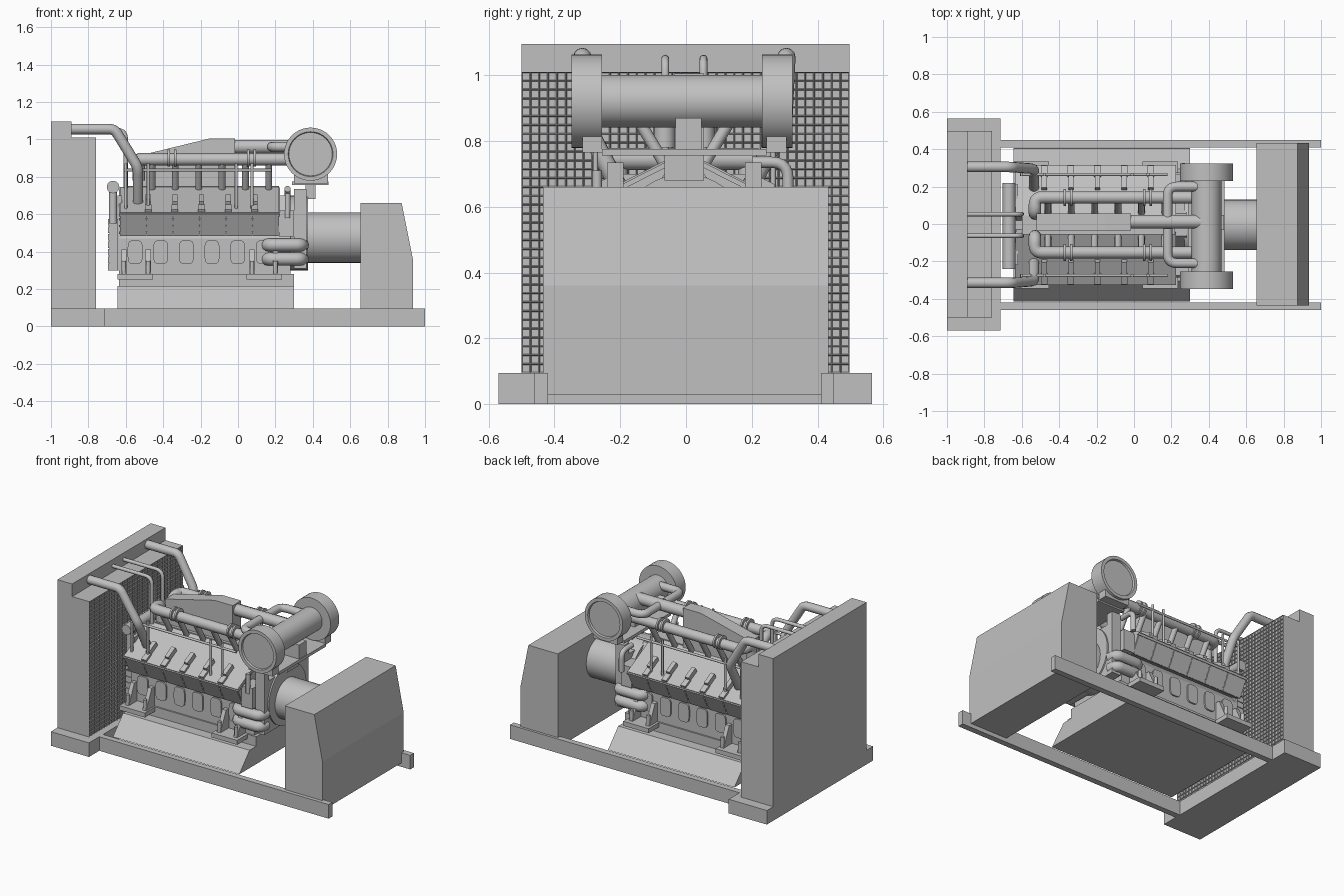
import bpy, bmesh, math
from mathutils import Vector

cube = bpy.data.objects.get("Cube")
if cube:
    bpy.data.objects.remove(cube, do_unlink=True)

grey = bpy.data.materials.new("machine grey")
grey.use_nodes = True
COLOUR = (0.53, 0.53, 0.53, 1)
grey.diffuse_color = COLOUR
grey.node_tree.nodes["Principled BSDF"].inputs["Base Color"].default_value = COLOUR
YC = -0.005            # the engine sits slightly off the centre line
SIDES = ((-1, "right"), (1, "left"))


def shade(ob):
    bpy.ops.object.select_all(action='DESELECT')
    ob.select_set(True)
    bpy.context.view_layer.objects.active = ob
    bpy.ops.object.shade_smooth_by_angle(angle=math.radians(40))


def finish(name, bm, smooth=False):
    bmesh.ops.recalc_face_normals(bm, faces=bm.faces)
    me = bpy.data.meshes.new(name)
    bm.to_mesh(me)
    bm.free()
    me.materials.append(grey)
    ob = bpy.data.objects.new(name, me)
    bpy.context.collection.objects.link(ob)
    if smooth:
        shade(ob)


def prism(name, pts, a, b, axis='x', smooth=False, recess=None):
    """Extrude a profile, (y, z) along x or (x, z) along y; recess = (rim, depth) of the far end."""
    bm = bmesh.new()
    put = (lambda p, t: (t, p[0], p[1])) if axis == 'x' else (lambda p, t: (p[0], t, p[1]))
    face = bm.faces.new([bm.verts.new(put(p, a)) for p in pts])
    out = bmesh.ops.extrude_face_region(bm, geom=[face])
    shift = Vector((b - a, 0, 0)) if axis == 'x' else Vector((0, b - a, 0))
    bmesh.ops.translate(bm, vec=shift, verts=[v for v in out["geom"] if isinstance(v, bmesh.types.BMVert)])
    if recess:
        end = [f for f in out["geom"] if isinstance(f, bmesh.types.BMFace)]
        bmesh.ops.recalc_face_normals(bm, faces=bm.faces)
        bmesh.ops.inset_region(bm, faces=end, thickness=recess[0])
        bmesh.ops.inset_region(bm, faces=end, thickness=0.004, depth=-recess[1])
    finish(name, bm, smooth)


def box(name, x0, x1, y0, y1, z0, z1):
    prism(name, [(y0, z0), (y1, z0), (y1, z1), (y0, z1)], x0, x1)


def circle(cx, cz, r, n=40):
    return [(cx + r * math.cos(math.tau * i / n), cz + r * math.sin(math.tau * i / n)) for i in range(n)]


def tube(name, pts, r, bend=0.05):
    """Round pipe through corner points, with rounded bends."""
    pts = [Vector(p) for p in pts]
    path = [pts[0]]
    for a, p, b in zip(pts, pts[1:], pts[2:]):
        d = min(bend, (a - p).length * 0.45, (b - p).length * 0.45)
        s, e = p + (a - p).normalized() * d, p + (b - p).normalized() * d
        path += [s.lerp(p, t / 5).lerp(p.lerp(e, t / 5), t / 5) for t in range(6)]
    path.append(pts[-1])
    cu = bpy.data.curves.new(name, 'CURVE')
    cu.dimensions = '3D'
    cu.bevel_depth, cu.bevel_resolution, cu.use_fill_caps = r, 4, True
    sp = cu.splines.new('POLY')
    sp.points.add(len(path) - 1)
    for q, p in zip(sp.points, path):
        q.co = (*p, 1)
    cu.materials.append(grey)
    ob = bpy.data.objects.new(name, cu)
    bpy.context.collection.objects.link(ob)
    bpy.ops.object.select_all(action='DESELECT')
    ob.select_set(True)
    bpy.context.view_layer.objects.active = ob
    bpy.ops.object.convert(target='MESH')
    shade(bpy.context.object)


# Radiator with recessed grille
box("radiator_base", -1, -0.715, -0.57, 0.565, 0, 0.095)
box("radiator_core", -1, -0.768, -0.5, 0.497, 0.095, 1.01)
box("radiator_top_tank", -1, -0.89, -0.5, 0.497, 1.01, 1.095)
bm = bmesh.new()
cols, rows = 37, 34
grid = [[bm.verts.new((-0.76, -0.5 + 0.997 * i / cols, 0.095 + 0.915 * j / rows))
         for i in range(cols + 1)] for j in range(rows + 1)]
cells = [bm.faces.new((grid[j][i], grid[j][i + 1], grid[j + 1][i + 1], grid[j + 1][i]))
         for j in range(rows) for i in range(cols)]
rim = bmesh.ops.extrude_edge_only(bm, edges=[e for e in bm.edges if e.is_boundary])
bmesh.ops.translate(bm, vec=(-0.008, 0, 0), verts=[v for v in rim["geom"] if isinstance(v, bmesh.types.BMVert)])
bmesh.ops.inset_individual(bm, faces=cells, thickness=0.004)
bmesh.ops.translate(bm, vec=(-0.005, 0, 0), verts=list({v for f in cells for v in f.verts}))
finish("radiator_grille", bm)

# Side rails and generator
for s, side in SIDES:
    box(side + "_rail", -0.715, 1, YC + s * 0.415, YC + s * 0.455, 0, 0.095)
prism("generator_housing", [(0.655, 0.027), (0.935, 0.027), (0.935, 0.36), (0.875, 0.66), (0.655, 0.66)],
      -0.435, 0.433, 'y')
prism("generator_drum", circle(YC, 0.475, 0.135), 0.36, 0.66, smooth=True)

# Engine bed, block and flywheel plate
prism("engine_bed", [(YC - 0.41, 0.095), (YC - 0.3, 0.215), (YC + 0.3, 0.215), (YC + 0.41, 0.095)], -0.645, 0.3)
box("crankcase_sump", -0.635, 0.3, YC - 0.23, YC + 0.23, 0.21, 0.28)
half_block = [(0.22, 0.28), (0.22, 0.47), (0.06, 0.7)]
prism("engine_block", [(YC - y, z) for y, z in half_block] + [(YC + y, z) for y, z in half_block[::-1]],
      -0.635, 0.28)
box("flywheel_plate", 0.3, 0.365, YC - 0.235, YC + 0.235, 0.31, 0.66)
prism("flywheel_cover", circle(YC, 0.5, 0.2), 0.27, 0.375, smooth=True)
box("valley_cover", -0.6, 0.22, YC - 0.05, YC + 0.05, 0.68, 0.752)

# Air plenum
prism("air_plenum", [(-0.52, 0.74), (-0.015, 0.74), (-0.015, 1.005), (-0.15, 1.005), (-0.52, 0.915)],
      -0.035, 0.055, 'y')


def tilt(s, u, h):
    """Point on the sloping cylinder head: u up the slope, h out of it."""
    return (YC + s * (0.315 - 0.891 * u + 0.454 * h), 0.61 + 0.454 * u + 0.891 * h)


def on_head(name, s, x0, x1, u0, u1, h0, h1):
    prism(name, [tilt(s, u, h) for u, h in ((u0, h0), (u1, h0), (u1, h1), (u0, h1))], x0, x1)


for s, side in SIDES:
    def Y(y, s=s):
        return YC + s * y

    # Cylinder heads with covers, raised bars, panels and bolts
    on_head(side + "_cylinder_head", s, -0.63, 0.22, 0, 0.3, -0.14, 0)
    on_head(side + "_cover_lip", s, -0.635, 0.225, -0.008, 0.3, -0.02, -0.005)
    for i in range(5):
        x = -0.48 + i * 0.1425
        on_head(side + "_injector_cover", s, x - 0.014, x + 0.014, 0.06, 0.145, 0, 0.033)
        on_head(side + "_injector_foot", s, x - 0.018, x + 0.018, 0.005, 0.065, 0, 0.015)
    for i in range(6):
        x = -0.63 + i * 0.1417
        on_head(side + "_head_panel", s, x + 0.003, x + 0.139, -0.006, 0.01, -0.138, -0.023)
        for h in (-0.12, -0.08, -0.04):
            on_head(side + "_panel_bolt", s, x - 0.005, x + 0.005, -0.009, 0, h - 0.005, h + 0.005)

    # Inspection doors along the block
    for i in range(6):
        x = -0.55 + i * 0.137
        door = [(x + 0.04 * math.copysign(abs(math.cos(t)) ** 0.5, math.cos(t)),
                 0.397 + 0.063 * math.copysign(abs(math.sin(t)) ** 0.5, math.sin(t)))
                for t in (math.tau * (k + 0.5) / 24 for k in range(24))]
        prism(side + "_inspection_door", door, Y(0.21), Y(0.23), 'y')

    # Mounting feet with tapered brackets
    for x0, posts in ((-0.645, (-0.61, -0.48)), (0.045, (0.075, 0.2))):
        box(side + "_mount_foot", x0, x0 + 0.19, Y(0.2), Y(0.34), 0.25, 0.28)
        for x in posts:
            prism(side + "_mount_bracket", [(Y(0.21), 0.28), (Y(0.31), 0.28), (Y(0.25), 0.41), (Y(0.21), 0.41)],
                  x - 0.014, x + 0.014)
            tube(side + "_mount_bolt", [(x, Y(0.3), 0.28), (x, Y(0.3), 0.35)], 0.012)

    # Exhaust manifold with clamps and branches
    tube(side + "_manifold", [(-0.53, Y(0.06), 0.78), (-0.53, Y(0.06), 0.893), (-0.53, Y(0.147), 0.893),
                              (0.36, Y(0.147), 0.893)], 0.033)
    for x in (-0.37, -0.335, 0.055, 0.09):
        prism(side + "_pipe_clamp", circle(Y(0.147), 0.9, 0.046, 20), x - 0.006, x + 0.006, smooth=True)
    for i in range(6):
        x = -0.46 + i * 0.125
        tube(side + "_manifold_branch", [(x, Y(0.15), 0.88), (x, Y(0.06), 0.73)], 0.018)
    tube(side + "_crossover_pipe", [(0.37, Y(0.205), 0.96), (0.18, Y(0.205), 0.96), (0.18, Y(0.02), 0.96)], 0.026)

    # Coolant lines to the radiator
    tube(side + "_coolant_pipe", [(-0.9, Y(0.31), 1.055), (-0.66, Y(0.31), 1.055), (-0.535, Y(0.3), 0.85),
                                  (-0.535, Y(0.2), 0.66)], 0.028, 0.03)
    tube(side + "_vent_pipe", [(-0.9, Y(0.058), 1.05), (-0.6, Y(0.058), 1.05), (-0.6, Y(0.058), 0.74)], 0.012)

    # Fuel rail and its posts
    tube(side + "_fuel_rail", [(-0.61, Y(0.27), 0.835), (0.18, Y(0.27), 0.835)], 0.008)
    for x in (-0.6, -0.48, -0.01, 0.075):
        tube(side + "_rail_post", [(x, Y(0.27), 0.62), (x, Y(0.27), 0.87)], 0.008)

    # Oil coolers, plate lugs and rear box
    for z in (0.36, 0.435):
        tube(side + "_oil_cooler", [(0.15, Y(0.19), z), (0.17, Y(0.245), z), (0.335, Y(0.245), z),
                                    (0.345, Y(0.19), z)], 0.035)
    box(side + "_plate_lug", 0.3, 0.365, Y(0.185), Y(0.235), 0.6, 0.735)
    box(side + "_rear_box", 0.22, 0.3, Y(0.15), Y(0.27), 0.48, 0.62)

    # Air filter end drums with recessed faces
    prism(side + "_filter_drum", circle(0.388, 0.921, 0.142), -0.012 + s * 0.243, -0.012 + s * 0.336,
          'y', True, (0.022, 0.012))
    box(side + "_filter_foot", 0.3, 0.48, Y(0.25), Y(0.31), 0.765, 0.82)

# Rear elbow and short post
tube("left_rear_elbow", [(0.265, 0.31, 0.6), (0.265, 0.31, 0.735), (0.265, 0.2, 0.735)], 0.017)
tube("right_rear_post", [(0.265, -0.27, 0.58), (0.265, -0.27, 0.71)], 0.015)

# Filter barrel, shelf and support
prism("filter_barrel", circle(0.388, 0.921, 0.08), YC - 0.26, YC + 0.26, 'y', True)
box("filter_shelf", 0.29, 0.485, YC - 0.25, YC + 0.25, 0.755, 0.775)
box("filter_saddle", 0.35, 0.48, -0.032, 0.047, 0.765, 0.87)
box("shelf_post", 0.36, 0.415, YC - 0.06, YC + 0.06, 0.68, 0.76)
tube("centre_pipe", [(-0.03, 0.012, 0.96), (0.38, 0.012, 0.96)], 0.037)

# Coolant header and ribbed column at the radiator end
tube("coolant_header", [(-0.668, -0.24, 0.745), (-0.668, 0.22, 0.745)], 0.034)
for y in (-0.2, 0, 0.18):
    tube("header_neck", [(-0.668, y, 0.745), (-0.668, y, 0.55)], 0.022)
box("front_gear_case", -0.643, -0.62, -0.22, 0.21, 0.3, 0.7)
for i in range(7):
    z = 0.3 + i * 0.04
    box("cooler_rib", -0.695, -0.64, -0.21, 0.2, z, z + 0.035)
box("cooler_core", -0.688, -0.64, -0.205, 0.195, 0.3, 0.575)
